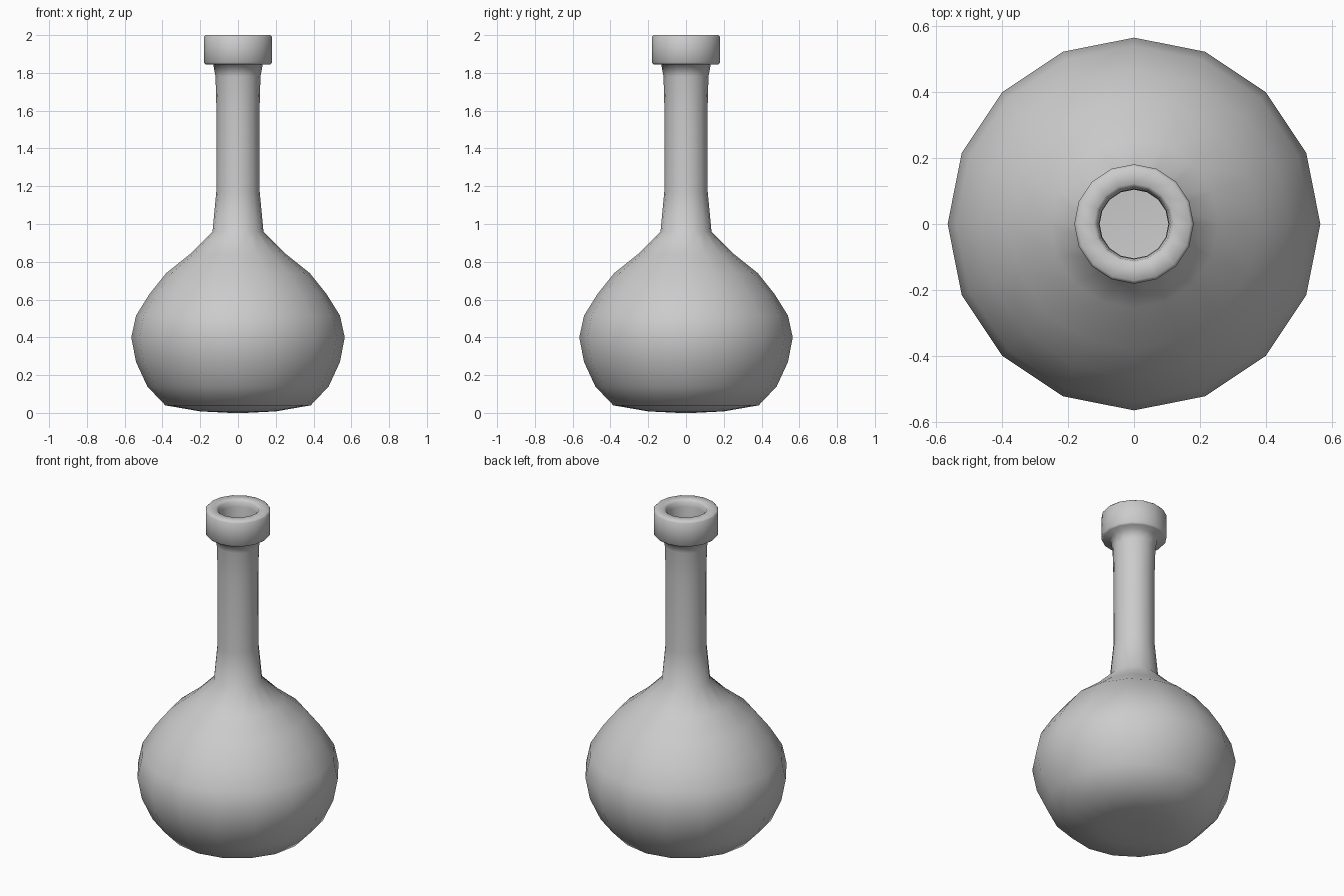
import bpy, bmesh, math

if "Cube" in bpy.data.objects:
    bpy.data.objects.remove(bpy.data.objects["Cube"])

SIDES = 16


def lathe(name, profile, closed=False):
    """Revolve (radius, z) points around z; radius 0 becomes a pole."""
    bm = bmesh.new()
    rings = []
    for r, z in profile:
        if r == 0:
            rings.append([bm.verts.new((0, 0, z))] * SIDES)
        else:
            rings.append([bm.verts.new((r * math.cos(2 * math.pi * i / SIDES),
                                        r * math.sin(2 * math.pi * i / SIDES), z))
                          for i in range(SIDES)])
    pairs = list(zip(rings, rings[1:]))
    if closed:
        pairs.append((rings[-1], rings[0]))
    for a, b in pairs:
        for i in range(SIDES):
            j = (i + 1) % SIDES
            quad = list(dict.fromkeys([a[i], a[j], b[j], b[i]]))
            bm.faces.new(quad)
    bmesh.ops.recalc_face_normals(bm, faces=bm.faces)
    mesh = bpy.data.meshes.new(name)
    bm.to_mesh(mesh)
    bm.free()
    for p in mesh.polygons:
        p.use_smooth = True
    ob = bpy.data.objects.new(name, mesh)
    bpy.context.collection.objects.link(ob)
    return ob


# Flask: bulb, neck and lip outside, then a thin inner wall back down
outside = [(0, 0.003), (0.04, 0.0), (0.2, 0.008), (0.385, 0.04), (0.48, 0.14),
           (0.54, 0.27), (0.565, 0.40), (0.54, 0.515), (0.468, 0.63),
           (0.38, 0.74), (0.255, 0.84), (0.135, 0.96), (0.115, 1.17),
           (0.114, 1.6), (0.119, 1.78), (0.131, 1.845)]
lip = [(0.172, 1.845), (0.181, 1.855), (0.181, 1.99), (0.172, 2.0),
       (0.122, 2.0), (0.112, 1.99), (0.106, 1.96)]
inside = [(0.104, 1.6), (0.104, 1.17), (0.124, 0.955), (0.246, 0.828),
          (0.37, 0.727), (0.457, 0.62), (0.526, 0.51), (0.551, 0.40),
          (0.527, 0.275), (0.469, 0.15), (0.38, 0.053), (0.2, 0.022), (0, 0.017)]
lathe("flask", outside + lip + inside)
